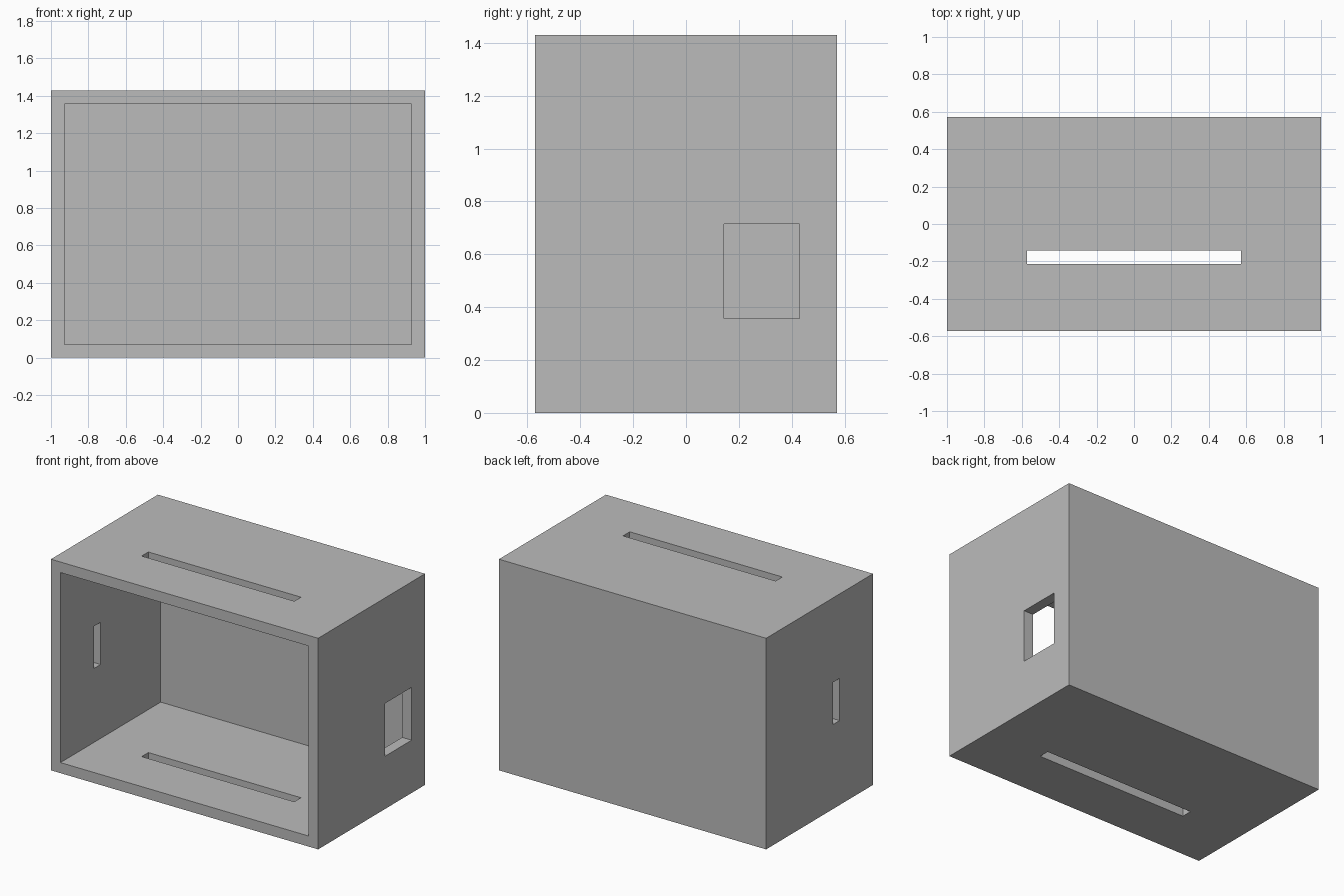
import bpy
from mathutils import Vector

if "Cube" in bpy.data.objects:
    bpy.data.objects.remove(bpy.data.objects["Cube"], do_unlink=True)

U = 2 / 28          # one wall thickness
W, D, H = 14, 8, 20  # half width, half depth, height in wall units

grey = bpy.data.materials.new("plain grey")
grey.use_nodes = True
colour = (0.5, 0.5, 0.5, 1)
grey.diffuse_color = colour
grey.node_tree.nodes["Principled BSDF"].inputs["Base Color"].default_value = colour


def box(name, low, high):
    """Box between two corners given in wall units."""
    low, high = Vector(low) * U, Vector(high) * U
    bpy.ops.mesh.primitive_cube_add(size=1, location=(low + high) / 2)
    obj = bpy.context.object
    obj.name = name
    obj.scale = high - low
    bpy.ops.object.transform_apply(location=True, rotation=False, scale=True)
    obj.data.materials.append(grey)
    return obj


def cut(target, name, low, high):
    """Subtract a box from the target."""
    cutter = box(name, low, high)
    cutter.hide_render = True
    mod = target.modifiers.new(name, 'BOOLEAN')
    mod.operation = 'DIFFERENCE'
    mod.solver = 'EXACT'
    mod.object = cutter
    bpy.context.view_layer.objects.active = target
    bpy.ops.object.modifier_apply(modifier=mod.name)
    bpy.data.objects.remove(cutter, do_unlink=True)


# Enclosure, open at the front
case = box("open_front_case", (-W, -D, 0), (W, D, H))
cut(case, "cavity", (1 - W, -D - 2, 1), (W - 1, D - 1, H - 1))

# Long slot through the top and the floor
cut(case, "long_slot", (-8, -3, -1), (8, -2, H + 1))

# Rectangular port in the +x wall, narrow slot in the -x wall
cut(case, "side_port", (W - 2, 2, 5), (W + 1, 6, 10))
cut(case, "side_slot", (-W - 1, -3, 8), (2 - W, -2, 12))
